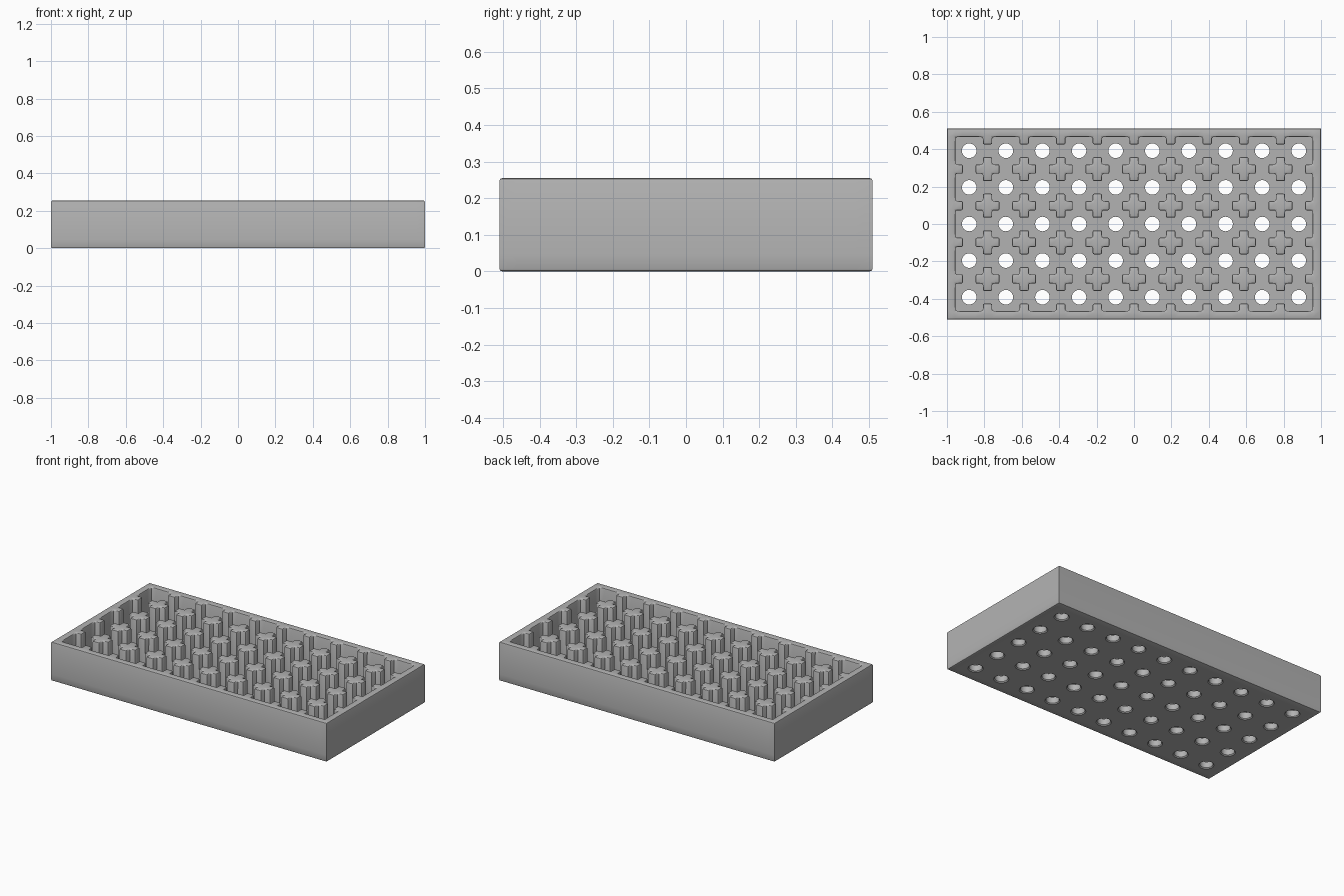
import bpy
import bmesh
from mathutils import Matrix, Vector

if "Cube" in bpy.data.objects:
    bpy.data.objects.remove(bpy.data.objects["Cube"])

HALF_X, HALF_Y, TOP, FLOOR = 1.0, 0.51, 0.255, 0.045
PITCH, COLS, ROWS = 0.1958, 10, 5
ARM, THICK = 0.064, 0.025          # post arm reach and half thickness
HOLE, ROUND = 0.039, 0.008

grey = bpy.data.materials.new("plain_grey")
grey.use_nodes = True
colour = (0.45, 0.45, 0.45, 1)
grey.diffuse_color = colour
grey.node_tree.nodes["Principled BSDF"].inputs["Base Color"].default_value = colour


def grid_lines(count, half):
    """Lines at the post edges, clipped to the tray."""
    lines = {-half, half}
    for i in range(count + 1):
        c = (i - count / 2) * PITCH
        for d in (-ARM, -THICK, THICK, ARM):
            lines.add(max(-half, min(half, round(c + d, 4))))
    return sorted(lines)


def offset(v, count):
    """Distance to the nearest post centre."""
    t = v / PITCH + count / 2
    return abs(t - round(t)) * PITCH


def is_raised(x, y):
    dx, dy = offset(x, COLS), offset(y, ROWS)
    wall = abs(x) > COLS / 2 * PITCH - THICK or abs(y) > ROWS / 2 * PITCH - THICK
    return wall or (min(dx, dy) < THICK and max(dx, dy) < ARM)


def finish(bm, name):
    bmesh.ops.recalc_face_normals(bm, faces=bm.faces[:])
    mesh = bpy.data.meshes.new(name)
    bm.to_mesh(mesh)
    bm.free()
    mesh.materials.append(grey)
    obj = bpy.data.objects.new(name, mesh)
    bpy.context.collection.objects.link(obj)
    return obj


# Floor slab on a grid
xs, ys = grid_lines(COLS, HALF_X), grid_lines(ROWS, HALF_Y)
bm = bmesh.new()
verts = [[bm.verts.new((x, y, 0)) for y in ys] for x in xs]
for i in range(len(xs) - 1):
    for j in range(len(ys) - 1):
        bm.faces.new((verts[i][j], verts[i + 1][j], verts[i + 1][j + 1], verts[i][j + 1]))
slab = bmesh.ops.extrude_face_region(bm, geom=bm.faces[:])["geom"]
for v in slab:
    if isinstance(v, bmesh.types.BMVert):
        v.co.z = FLOOR

# Rim, wall ribs and cross-shaped posts raised from the floor
raised = []
for f in slab:
    if isinstance(f, bmesh.types.BMFace):
        c = f.calc_center_median()
        if is_raised(c.x, c.y):
            raised.append(f)
up = bmesh.ops.extrude_face_region(bm, geom=raised)["geom"]
for v in up:
    if isinstance(v, bmesh.types.BMVert):
        v.co.z = TOP
bmesh.ops.recalc_face_normals(bm, faces=bm.faces[:])

# Rounded edges, leaving the outer corners and the floor joints crisp
soft = []
for e in bm.edges:
    if len(e.link_faces) != 2 or e.calc_face_angle(0) < 0.7:
        continue
    a, b = e.verts
    upright = abs(a.co.z - b.co.z) > 0.01
    outer = abs(a.co.x) > HALF_X - 0.001 and abs(a.co.y) > HALF_Y - 0.001
    on_floor = not upright and abs(a.co.z - FLOOR) < 0.001
    if not (upright and outer) and not on_floor:
        soft.append(e)
bmesh.ops.bevel(bm, geom=soft, offset=ROUND, offset_type='OFFSET', segments=2,
                profile=0.5, affect='EDGES', clamp_overlap=True)
tray = finish(bm, "slotted_tray")

# Drain holes, slightly flared underneath
bm = bmesh.new()
for i in range(COLS):
    for j in range(ROWS):
        spot = Vector(((i - (COLS - 1) / 2) * PITCH, (j - (ROWS - 1) / 2) * PITCH, 0))
        rings = []
        for r, z in ((HOLE + 0.006, -0.02), (HOLE + 0.006, 0), (HOLE, 0.006), (HOLE, 0.1)):
            ring = bmesh.ops.create_circle(
                bm, segments=24, radius=r, cap_ends=z in (-0.02, 0.1),
                matrix=Matrix.Translation(spot + Vector((0, 0, z))))["verts"]
            if rings:
                for k in range(24):
                    m = (k + 1) % 24
                    bm.faces.new((rings[-1][k], rings[-1][m], ring[m], ring[k]))
            rings.append(ring)
cutter = finish(bm, "hole_cutter")
cutter.hide_render = True

cut = tray.modifiers.new("drain_holes", 'BOOLEAN')
cut.operation = 'DIFFERENCE'
cut.solver = 'EXACT'
cut.object = cutter
bpy.context.view_layer.objects.active = tray
cutter.select_set(False)
tray.select_set(True)
bpy.ops.object.modifier_apply(modifier=cut.name)
bpy.data.objects.remove(cutter)
bpy.ops.object.shade_smooth_by_angle(angle=0.6)
